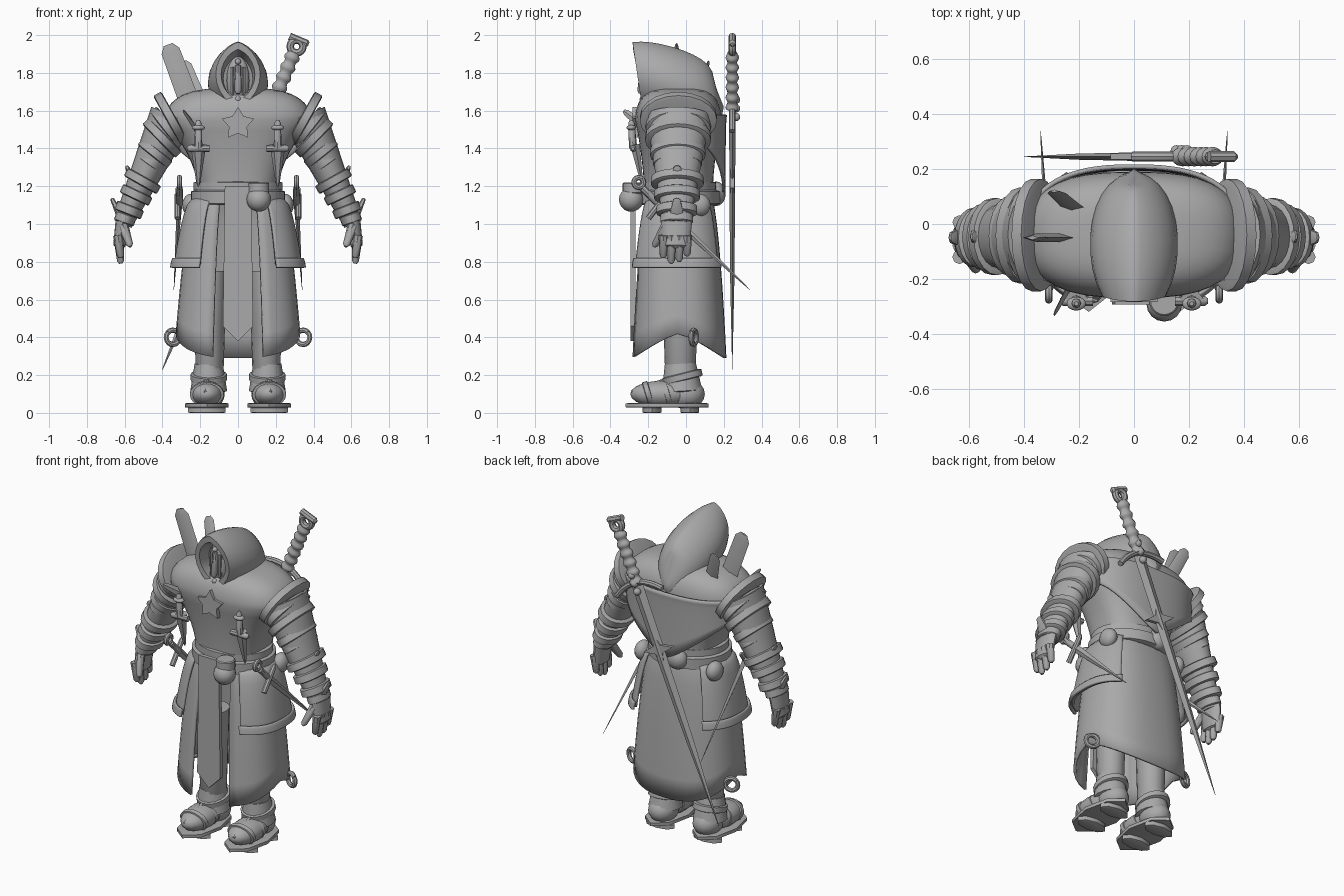
import bpy, bmesh
from math import sin, cos, tau, radians, copysign, sqrt
from mathutils import Vector as V

if "Cube" in bpy.data.objects:
    bpy.data.objects.remove(bpy.data.objects["Cube"])

GREY = bpy.data.materials.new("plain grey")
GREY.use_nodes = True
GREY.diffuse_color = (.4, .4, .4, 1)
GREY.node_tree.nodes["Principled BSDF"].inputs["Base Color"].default_value = GREY.diffuse_color
X, Y, Z = V((1, 0, 0)), V((0, 1, 0)), V((0, 0, 1))
MIDDLE = -.04
parts = []


def finish(name, bm, mirror=False, thickness=0):
    bmesh.ops.recalc_face_normals(bm, faces=bm.faces)
    mesh = bpy.data.meshes.new(name)
    bm.to_mesh(mesh)
    bm.free()
    mesh.materials.append(GREY)
    part = bpy.data.objects.new(name, mesh)
    bpy.context.collection.objects.link(part)
    if thickness:
        part.modifiers.new("thickness", "SOLIDIFY").thickness = thickness
    if mirror:
        part.modifiers.new("mirror", "MIRROR")
    parts.append(part)


def skin(name, rings, mirror=False, sheet=False):
    bm = bmesh.new()
    rows = [[bm.verts.new(point) for point in ring] for ring in rings]
    count = len(rows[0])
    for low, high in zip(rows, rows[1:]):
        for i in range(count - sheet):
            j = (i + 1) % count
            bm.faces.new((low[i], low[j], high[j], high[i]))
    if not sheet:
        bm.faces.new(rows[0])
        bm.faces.new(rows[-1])
    finish(name, bm, mirror, .015 if sheet else 0)


def oval(angle, rx, ry, power):
    c, s = cos(angle), sin(angle)
    return rx * copysign(abs(c) ** (2 / power), c), ry * copysign(abs(s) ** (2 / power), s)


def tube(name, path, radii, sides=16, axis=None, ref=Y, power=2, mirror=False):
    path, rings = [V(p) for p in path], []
    for i, (centre, (ra, rb)) in enumerate(zip(path, radii)):
        along = V(axis) if axis else path[min(i + 1, len(path) - 1)] - path[max(i - 1, 0)]
        along.normalize()
        v = (ref - along * ref.dot(along)).normalized()
        u = v.cross(along)
        spots = [oval(tau * k / sides, ra, rb, power) for k in range(sides)]
        rings.append([centre + u * a + v * b for a, b in spots])
    skin(name, rings, mirror)


def rod(name, start, end, r0, r1, flat=1, sides=8, ref=Y, mirror=True):
    start, end = V(start), V(end)
    near = r1 + (r0 - r1) * .1
    radii = [(r, r * flat) for r in (r0, near, r1 / 2)]
    tube(name, [start, start.lerp(end, .9), end], radii, sides, ref=ref, mirror=mirror)


def drum(name, centre, axis, ra, rb, width, sides=20, mirror=True):
    step = V(axis).normalized() * width / 2
    rows = ((-1, .9), (-.8, 1), (.8, 1), (1, .9))
    tube(name, [V(centre) + step * k for k, f in rows], [(ra * f, rb * f) for k, f in rows],
         sides, axis=axis, mirror=mirror)


def hoop(name, centre, axis, radius, thick, mirror=False):
    across = axis.orthogonal().normalized()
    up = axis.cross(across).normalized()
    turns = [tau * k / 16 for k in range(17)]
    tube(name, [V(centre) + (across * cos(a) + up * sin(a)) * radius for a in turns],
         [(thick, thick)] * len(turns), 8, ref=axis, mirror=mirror)


def ball(name, centre, size, mirror=False):
    bm = bmesh.new()
    bmesh.ops.create_uvsphere(bm, u_segments=16, v_segments=10, radius=1)
    for v in bm.verts:
        v.co = V(centre) + V([a * b for a, b in zip(v.co, size)])
    finish(name, bm, mirror)


def prism(name, outline, origin, across, up, thick):
    depth = across.cross(up) * thick / 2
    skin(name, [[V(origin) + across * x + up * y + depth * k for x, y in outline] for k in (-1, 1)])


def star(points, outer, inner):
    radii = [inner if k % 2 else outer for k in range(points * 2)]
    return [(r * sin(tau * k / len(radii)), r * cos(tau * k / len(radii))) for k, r in enumerate(radii)]


def cloth(name, first, last, top, bottom, w0, w1, flat=.77, droop=lambda a: 0, mirror=False):
    rings = []
    for t in [k / 8 for k in range(9)]:
        w, ring = w0 + (w1 - w0) * sqrt(t), []
        for k in range(33):
            a = radians(first + (last - first) * k / 32)
            x, y = oval(a, w, w * flat, 2.5)
            ring.append(V((x, MIDDLE + y, top + (bottom - top) * t - droop(a) * t * t)))
        rings.append(ring)
    skin(name, rings, mirror, sheet=True)


# Torso widening into domed shoulders, with a pointed cape down the back
steps = [k / 8 for k in range(9)]
heights = [1.1 + .45 * t for t in steps] + [1.55 + .17 * sin(1.5 * t) for t in steps[1:]]
sizes = [(.2 + .19 * t * t, .18 + .05 * t * t) for t in steps]
sizes += [(.39 * cos(1.5 * t) ** .6, .23 * cos(1.5 * t) ** .5) for t in steps[1:]]
tube("torso", [(0, MIDDLE, z) for z in heights], sizes, 36, axis=Z, power=2.7)
cloth("back_cape", 5, 175, 1.58, 1.45, .385, .37, .63, lambda a: .28 * (1 - abs(cos(a))))


# Hood made of pointed arches, sunk in at the face
def arch(y, scale, swell):
    ring, rise = [], 1.745 - .25 * (y + .1)
    for a in [tau * k / 24 for k in range(24)]:
        x = copysign(abs(sin(a)) ** 1.4, sin(a))
        lean = y + .025 * (1 - cos(a))
        ring.append(V((.16 * scale * swell * x, lean, rise + .2 * scale * sqrt(swell) * cos(a))))
    return ring


hood = [arch(-.2, .7, .7), arch(-.28, .8, .7)]
for k in range(11):
    turn = radians(-47 + 13.4 * k)
    hood.append(arch(-.1 + .25 * sin(turn), 1, cos(turn) ** .8))
skin("hood", hood)
ball("face_mask", (0, -.19, 1.76), (.06, .04, .13))
rod("nose_ridge", (0, -.225, 1.84), (0, -.24, 1.69), .015, .02, mirror=False)
rod("cheek_ridge", (.03, -.22, 1.83), (.03, -.22, 1.68), .01, .01)
for z in (1.66, 1.86):
    ball("mask_stud", (0, -.23, z), [.016] * 3)

# Chest emblem and sheathed knives
prism("chest_emblem", star(5, .09, .05), (0, -.268, 1.53), X, Z, .03)
rod("knife_sheath", (.21, -.27, 1.42), (.21, -.23, 1.2), .042, .008, .7, 6)
rod("knife_guard", (.15, -.28, 1.4), (.27, -.28, 1.4), .018, .018)
rod("knife_grip", (.21, -.28, 1.4), (.21, -.29, 1.55), .022, .016)
ball("knife_pommel", (.21, -.29, 1.51), (.035, .025, .015), True)

# Belt, pouches and tabard
drum("belt", (0, MIDDLE, 1.14), Z, .25, .22, .08, 32, False)
drum("upper_sash", (0, MIDDLE, 1.2), Z, .235, .2, .05, 32, False)
ball("belt_pouch", (.11, -.29, 1.13), (.065, .065, .065))
drum("belt_pouch_cap", (.11, -.28, 1.19), Z, .055, .055, .06, mirror=False)
ball("back_pouch", (-.05, .16, 1.16), (.065, .05, .065))
ball("hip_pouch", (.25, .07, 1.1), (.045, .06, .06), True)
tabard = [(-.07, 1.2), (.07, 1.2), (.08, .46), (0, .38), (-.08, .46)]
prism("front_tabard", tabard, (0, -.28, 0), X, Z, .025)

# Split robe, hip panels and hem rings
cloth("robe_skirt", -71, 251, 1.2, .42, .2, .33, droop=lambda a: .13 * abs(sin(a)))
cloth("hip_panel", -58, 50, 1.15, .78, .23, .34, mirror=True)
cloth("hip_panel_trim", -60, 52, .82, .77, .345, .36, mirror=True)
hoop("hem_ring", (.345, .04, .4), V((.4, 1, 0)).normalized(), .038, .014, True)

# Hip daggers
rod("dagger_blade", (.31, -.14, 1.1), (.34, .34, .65), .024, .002, .6, 4, X)
rod("dagger_grip", (.31, -.23, 1.19), (.31, -.13, 1.09), .02, .018)
rod("dagger_guard", (.32, -.2, 1.03), (.32, -.09, 1.17), .016, .016, ref=X)
hoop("dagger_pommel", (.31, -.25, 1.22), X, .026, .014, True)

# Arms with stacked plates that turn from outward to downward
shoulder, wrist = V((.35, MIDDLE, 1.57)), V((.61, -.05, 1))
tube("arm", [shoulder.lerp(wrist, t) for t in steps], [(.12 - .07 * t, .17 - .1 * t) for t in steps],
     20, mirror=True)
plates = ((.02, .15), (.1, .12), (.2, .125), (.34, .1), (.42, .085), (.6, .1), (.73, .085), (.87, .075), (.95, .055))
for t, size in plates:
    tilt = radians(22 + 50 * sqrt(t))
    drum("arm_plate", shoulder.lerp(wrist, t), (cos(tilt), 0, -sin(tilt)), size, size + .055 - .025 * t, .05)
for t in (.6, .9):
    root = shoulder.lerp(wrist, t) + X * .045
    rod("arm_fin", root, root + V((.04, 0, .08)), .02, .01, 2, 6)

# Hands
rod("palm", (.61, -.05, 1.02), (.63, -.055, .87), .038, .032, 2.2, 12)
for k, end in enumerate((.82, .79, .8, .83)):
    y = -.12 + .042 * k
    rod("finger", (.635, y, .94), (.62, y, end), .026, .018)
rod("thumb", (.61, -.1, 1), (.57, -.17, .88), .028, .018)

# Legs, boots and platform sandals
rod("leg", (.15, -.03, .75), (.15, -.03, .1), .09, .07, 1.1, 16)
rod("boot", (.155, -.03, .26), (.155, -.02, .1), .075, .1, 1.1, 16)
drum("ankle_cuff", (.155, -.02, .19), (0, -.25, 1), .096, .108, .04)
ball("heel", (.155, 0, .1), (.085, .1, .08), True)
ball("foot", (.165, -.13, .1), (.09, .165, .07), True)
for y in (-.2, -.1):
    drum("sandal_strap", (.165, y, .1), (0, 1, .3), .09, .068, .03)
rod("toe_strap", (.165, -.11, .17), (.172, -.29, .11), .014, .014, ref=Z)
drum("sandal_sole", (.165, -.1, .04), Z, .115, .22, .025, 8)
for y in (-.18, .02):
    drum("sandal_tooth", (.165, y, .015), Z, .1, .05, .03, 8)

# Great sword slung across the back
pommel, tip = V((.335, .245, 2)), V((-.4, .245, .23))
down, length = (tip - pommel).normalized(), (tip - pommel).length
side = V((-down.z, 0, down.x))


def on_sword(s, w=0, y=0):
    return pommel + down * s + side * w + Y * y


blade = ((.44, .042), (.9, .038), (1.4, .028), (length, .002))
tube("sword_blade", [on_sword(s) for s, r in blade], [(r, r * .4) for s, r in blade], 4)
grip = [.1 + .01 * k for k in range(33)]
tube("sword_grip", [on_sword(s) for s in grip], [(r, r * .85) for r in (.036 + .006 * sin(s * 110) for s in grip)])
hoop("sword_pommel", on_sword(.065), Y, .034, .02)
rod("pommel_cap", on_sword(.03, -.055), on_sword(.03, .055), .02, .02, mirror=False)
bar = [k / 5 for k in range(-5, 6)]
tube("sword_guard", [on_sword(.42 + .06 * t * t, .17 * t) for t in bar], [(.018, .018)] * len(bar), 8)
for s in (.37, .42, .47):
    ball("guard_stud", on_sword(s, 0, .02), [.022] * 3)
prism("blade_lugs", star(4, .11, .035), on_sword(.83), side, -down, .022)

# Broken blades stuck in one shoulder
rod("tall_broken_blade", (-.24, -.05, 1.6), (-.37, -.05, 1.95), .055, .05, .3, 4, mirror=False)
rod("short_broken_blade", (-.2, .04, 1.63), (-.29, .12, 1.86), .045, .035, .3, 4, mirror=False)
rod("front_broken_blade", (-.22, -.2, 1.5), (-.29, -.33, 1.6), .03, .015, .4, 4, X, False)

# Smooth shading with sharp edges kept
bpy.ops.object.select_all(action="DESELECT")
for part in parts:
    part.select_set(True)
bpy.context.view_layer.objects.active = parts[0]
bpy.ops.object.shade_smooth_by_angle(angle=radians(40))
